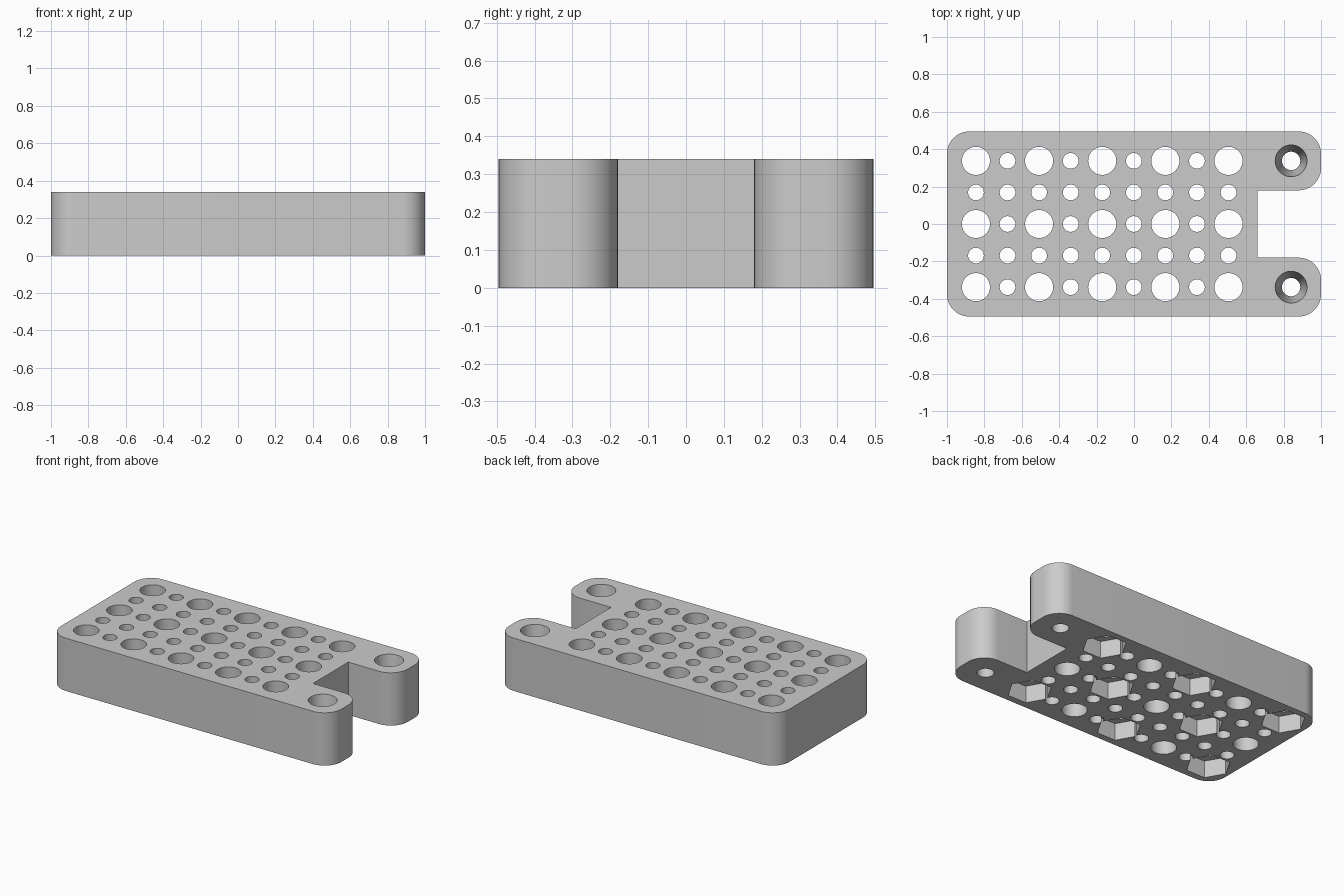
import bpy
import bmesh
from math import pi, cos, sin, radians
from mathutils import Matrix

HEIGHT = 0.34
HALF_W = 0.495
PITCH = 0.1688
FIRST_X = -0.845
SLOT_X, SLOT_Y = 0.66, 0.18
CORNER = 0.12

cube = bpy.data.objects.get("Cube")
if cube:
    bpy.data.objects.remove(cube, do_unlink=True)

grey = bpy.data.materials.new("light_grey")
grey.use_nodes = True
colour = (0.6, 0.6, 0.6, 1)
grey.diffuse_color = colour
grey.node_tree.nodes["Principled BSDF"].inputs["Base Color"].default_value = colour


def make_object(name, bm):
    mesh = bpy.data.meshes.new(name)
    bmesh.ops.recalc_face_normals(bm, faces=bm.faces)
    bm.to_mesh(mesh)
    bm.free()
    mesh.materials.append(grey)
    obj = bpy.data.objects.new(name, mesh)
    bpy.context.collection.objects.link(obj)
    return obj


def arc(cx, cy, start, steps=12):
    """Quarter-round corner, counter-clockwise from the start angle."""
    angles = [radians(start + 90 * i / steps) for i in range(steps + 1)]
    return [(cx + CORNER * cos(a), cy + CORNER * sin(a)) for a in angles]


def add_cutter(bm, x, y, z0, z1, r_bottom, r_top, sides):
    place = Matrix.Translation((x, y, (z0 + z1) / 2))
    bmesh.ops.create_cone(bm, cap_ends=True, segments=sides, radius1=r_bottom,
                          radius2=r_top, depth=z1 - z0, matrix=place)


def cut(target, name, bm):
    cutter = make_object(name, bm)
    cutter.hide_render = True
    mod = target.modifiers.new(name, 'BOOLEAN')
    mod.operation = 'DIFFERENCE'
    mod.solver = 'EXACT'
    mod.object = cutter
    bpy.ops.object.modifier_apply(modifier=name)
    bpy.data.objects.remove(cutter, do_unlink=True)


# Block outline: rounded plate with two arms around an open slot
inset_x, inset_y = 1 - CORNER, HALF_W - CORNER
outline = arc(-inset_x, -inset_y, 180) + arc(inset_x, -inset_y, 270)
outline += arc(inset_x, -SLOT_Y - CORNER, 0)
outline += [(SLOT_X, -SLOT_Y), (SLOT_X, SLOT_Y)]
outline += arc(inset_x, SLOT_Y + CORNER, 270)
outline += arc(inset_x, inset_y, 0) + arc(-inset_x, inset_y, 90)

bm = bmesh.new()
base = bm.faces.new([bm.verts.new((x, y, 0)) for x, y in outline])
top = bmesh.ops.extrude_face_region(bm, geom=[base])
moved = [v for v in top["geom"] if isinstance(v, bmesh.types.BMVert)]
bmesh.ops.translate(bm, verts=moved, vec=(0, 0, HEIGHT))
block = make_object("perforated_block", bm)
bpy.context.view_layer.objects.active = block
block.select_set(True)

# Through holes: wide ones where both grid indices are even, narrow elsewhere
holes, pockets = bmesh.new(), bmesh.new()
for col in range(9):
    for row in range(5):
        x, y = FIRST_X + col * PITCH, (row - 2) * PITCH
        wide = col % 2 == 0 and row % 2 == 0
        r = 0.075 if wide else 0.042
        add_cutter(holes, x, y, -0.1, HEIGHT + 0.1, r, r, 48 if wide else 32)
        # Hexagonal nut pockets underneath, on alternate wide holes
        if wide and (col + row) % 4 == 0:
            add_cutter(pockets, x, y, -0.1, 0.11, 0.132, 0.132, 6)

# Tapered mounting holes in the arms, extended past both faces
slope = (0.085 - 0.049) / HEIGHT
for side in (-1, 1):
    add_cutter(holes, 0.84, side * 2 * PITCH, -0.1, HEIGHT + 0.1,
               0.049 - 0.1 * slope, 0.085 + 0.1 * slope, 48)

# Turn the hexagons so that a corner points along x
corner = max(pockets.verts, key=lambda v: v.co.x)
centre_y = round(corner.co.y / (2 * PITCH)) * 2 * PITCH
if abs(corner.co.y - centre_y) > 0.01:
    for col in range(0, 9, 2):
        for row in range(0, 5, 2):
            x, y = FIRST_X + col * PITCH, (row - 2) * PITCH
            near = [v for v in pockets.verts
                    if (v.co.x - x) ** 2 + (v.co.y - y) ** 2 < 0.02]
            bmesh.ops.rotate(pockets, verts=near, cent=(x, y, 0),
                             matrix=Matrix.Rotation(pi / 6, 3, 'Z'))

cut(block, "hole_cutter", holes)
cut(block, "pocket_cutter", pockets)
bpy.ops.object.shade_smooth_by_angle(angle=radians(30))
